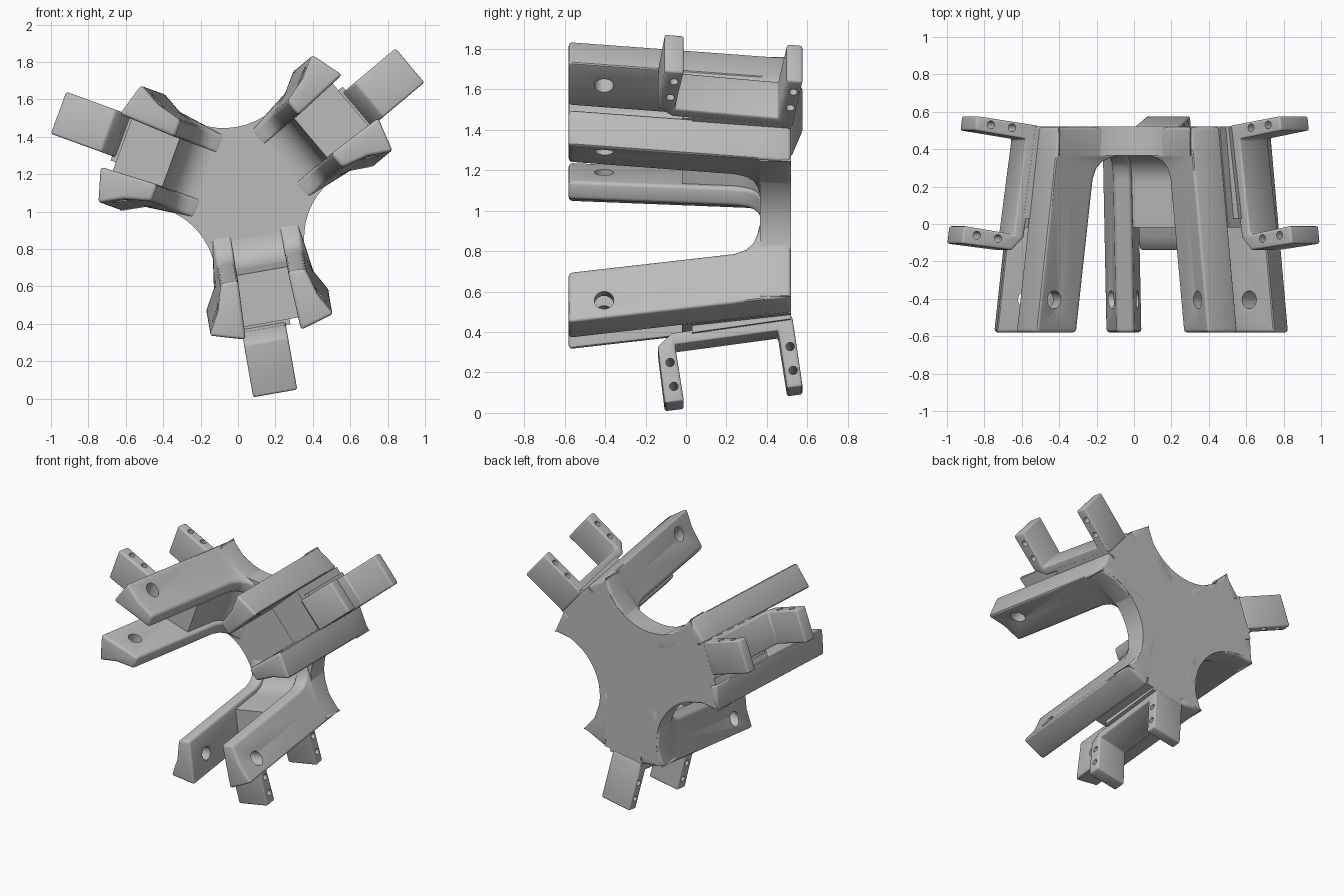
import bpy, bmesh
from math import sin, cos, pi, radians

if "Cube" in bpy.data.objects:
    bpy.data.objects.remove(bpy.data.objects["Cube"])

grey = bpy.data.materials.new("plain_grey")
grey.use_nodes = True
grey.diffuse_color = (0.5, 0.5, 0.5, 1)
grey.node_tree.nodes["Principled BSDF"].inputs["Base Color"].default_value = (0.5, 0.5, 0.5, 1)

CX, CZ = 0.053, 1.113          # hub axis
BACK, FRONT = 0.52, -0.58
LEAN = 0.1155                  # outward lean of the arms towards the front


def place(u, t, y, a):
    """Arm coordinates (radial, sideways, depth) to world."""
    return (CX + u * cos(a) - t * sin(a), y, CZ + u * sin(a) + t * cos(a))


def loft(name, rings, a):
    """Skin a list of rings of (u, t, y) and cap both ends."""
    bm = bmesh.new()
    loops = [[bm.verts.new(place(*p, a)) for p in ring] for ring in rings]
    n = len(loops[0])
    for r, s in zip(loops, loops[1:]):
        for i in range(n):
            j = (i + 1) % n
            bm.faces.new((r[i], r[j], s[j], s[i]))
    bm.faces.new(loops[0])
    bm.faces.new(loops[-1])
    bmesh.ops.recalc_face_normals(bm, faces=bm.faces)
    me = bpy.data.meshes.new(name)
    bm.to_mesh(me)
    bm.free()
    me.materials.append(grey)
    ob = bpy.data.objects.new(name, me)
    bpy.context.collection.objects.link(ob)
    return ob


def side_prism(name, profile, t0, t1, a):
    """Extrude a (y, u) profile sideways."""
    return loft(name, [[(u, t, y) for y, u in profile] for t in (t0, t1)], a)


def activate(ob):
    bpy.ops.object.select_all(action='DESELECT')
    ob.select_set(True)
    bpy.context.view_layer.objects.active = ob


def bevel(ob, width):
    mod = ob.modifiers.new("bevel", 'BEVEL')
    mod.width, mod.segments = width, 3
    mod.limit_method, mod.angle_limit = 'ANGLE', radians(40)
    activate(ob)
    bpy.ops.object.modifier_apply(modifier=mod.name)


def drill(ob, y, u, radius, t0, t1, a):
    """Cut a round hole running sideways."""
    circle = [(y + radius * cos(k * pi / 12), u + radius * sin(k * pi / 12)) for k in range(24)]
    cutter = side_prism("hole_cutter", circle, t0, t1, a)
    mod = ob.modifiers.new("hole", 'BOOLEAN')
    mod.operation, mod.solver, mod.object = 'DIFFERENCE', 'EXACT', cutter
    activate(ob)
    bpy.ops.object.modifier_apply(modifier=mod.name)
    bpy.data.objects.remove(cutter)


def smooth(ob):
    activate(ob)
    bpy.ops.object.shade_smooth_by_angle(angle=radians(35))


def finger(name, side, a):
    """Leaning wedge whose inner edge sweeps into the hub."""
    rings = []
    for y, sweep in ((FRONT, 0), (0.24, 0), (0.3, 0.015), (0.335, 0.045), (0.355, 0.09), (0.365, 0.14), (BACK, 0.14)):
        s = LEAN * (y - FRONT)
        section = ((0.73, 0.337), (0.785, 0.15), (0.465 - sweep, 0.135), (0.465 - sweep, 0.23), (0.61, 0.27))
        rings.append([(u - s, side * t, y) for u, t in section])
    ob = loft(name, rings, a)
    bevel(ob, 0.018)
    drill(ob, -0.405, 0.615, 0.048, side * 0.05, side * 0.45, a)
    smooth(ob)


ARMS = {"lower": radians(-80), "right": radians(160), "left": radians(40)}

# Hub plate: three concave arcs joined by the arm ends
outline = []
for a in sorted(ARMS.values()):
    g = a + pi / 3
    outline += [(0.604, 0.337, a), (0.0, 0.0, None)]
    outline.pop()
    for k in range(17):
        f = radians(60 - 7.5 * k)
        n, s = 0.745 - 0.4 * cos(f), -0.4 * sin(f)
        outline.append((n, s, g))
    outline.append((0.604, -0.337, a + 2 * pi / 3))


def hub_ring(y):
    ring = []
    for u, t, a in outline:
        x, _, z = place(u, t, y, a)
        ring.append((x - CX, z - CZ, y))
    return ring


smooth(loft("hub_plate", [hub_ring(0.365), hub_ring(BACK)], 0.0))

for label, a in ARMS.items():
    finger(label + "_finger_a", 1, a)
    finger(label + "_finger_b", -1, a)

    # Web between the fingers, with a concave sweep into the hub
    web_profile = [(-0.02, 0.437)]
    for k in range(9):
        f = k * pi / 16
        web_profile.append((0.2 + 0.165 * sin(f), 0.25 + 0.16 * cos(f)))
    web_profile += [(BACK, 0.25), (BACK, 0.655), (-0.02, 0.715)]
    smooth(side_prism(label + "_web", web_profile, -0.15, 0.15, a))

    # Raised pad under the bracket
    pad = [(0.03, 0.69), (BACK, 0.633), (BACK, 0.675), (0.03, 0.745)]
    smooth(side_prism(label + "_pad", pad, -0.165, 0.1, a))

    # U-shaped bracket with a chamfered corner and drilled legs
    bracket_profile = [(-0.14, 0.81), (-0.07, 0.742), (0.525, 0.655), (0.577, 1.01), (0.5, 1.02),
                       (0.455, 0.73), (-0.055, 0.8), (-0.01, 1.083), (-0.105, 1.095)]
    bracket = side_prism(label + "_bracket", bracket_profile, -0.164, 0.075, a)
    bevel(bracket, 0.012)
    for y, u in ((-0.078, 0.89), (-0.06, 1.01), (0.515, 0.81), (0.53, 0.93)):
        drill(bracket, y, u, 0.021, -0.3, 0.2, a)
    smooth(bracket)
